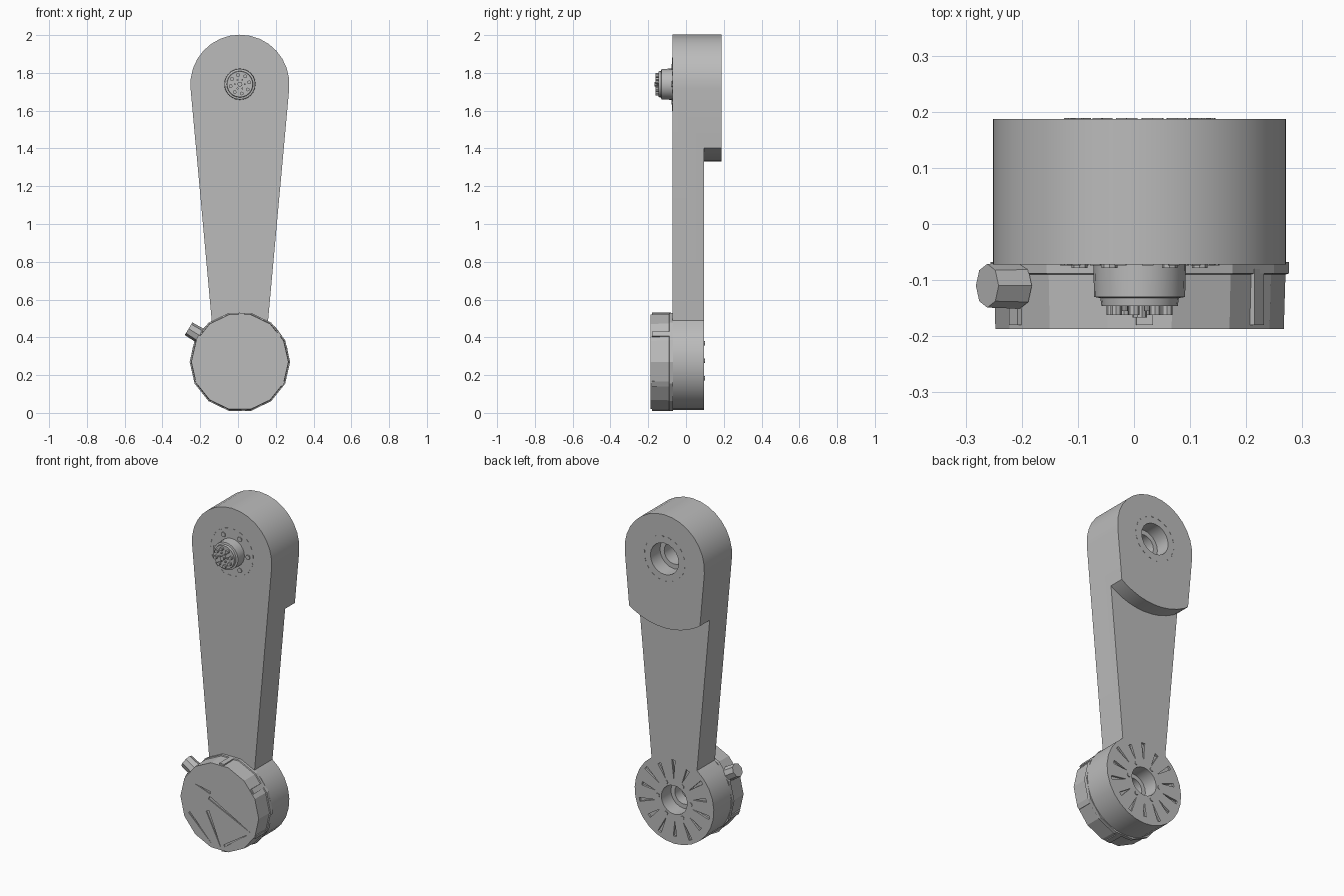
import bpy, bmesh
from math import sin, cos, pi, radians
from mathutils import Vector, Matrix

cube = bpy.data.objects.get("Cube")
if cube:
    bpy.data.objects.remove(cube)

grey = bpy.data.materials.new("matte grey")
grey.use_nodes = True
TONE = (0.5, 0.5, 0.5, 1)
grey.diffuse_color = TONE
grey.node_tree.nodes["Principled BSDF"].inputs["Base Color"].default_value = TONE

CX, TOP, LOW = 0.01, 1.74, 0.275   # joint axes
FRONT, MID, BACK = -0.072, 0.096, 0.187


def arc(z, r, a0, a1, n, x=CX):
    angles = [radians(a0 + (a1 - a0) * i / n) for i in range(n + 1)]
    return [(x + r * cos(a), z + r * sin(a)) for a in angles]


def circle(z, r, n, x=CX):
    return arc(z, r, 0, 360, n, x)[:-1]


def loft(name, sections, angle=30):
    """Skin (y, outline) sections; outlines share their point count."""
    bm = bmesh.new()
    add_loft(bm, sections)
    return finish(name, bm, angle)


def add_loft(bm, sections):
    rings = [[bm.verts.new((x, y, z)) for x, z in pts] for y, pts in sections]
    for a, b in zip(rings, rings[1:]):
        for i in range(len(a)):
            j = (i + 1) % len(a)
            bm.faces.new((a[i], a[j], b[j], b[i]))
    bm.faces.new(rings[0])
    bm.faces.new(rings[-1])


def finish(name, bm, angle=30):
    bmesh.ops.recalc_face_normals(bm, faces=bm.faces)
    mesh = bpy.data.meshes.new(name)
    bm.to_mesh(mesh)
    bm.free()
    mesh.materials.append(grey)
    obj = bpy.data.objects.new(name, mesh)
    bpy.context.collection.objects.link(obj)
    smooth(obj, angle)
    return obj


def smooth(obj, angle):
    bpy.ops.object.select_all(action='DESELECT')
    obj.select_set(True)
    bpy.context.view_layer.objects.active = obj
    bpy.ops.object.shade_smooth_by_angle(angle=radians(angle))


def cut(obj, cutter):
    """Subtract the cutter and discard it."""
    mod = obj.modifiers.new("cut", 'BOOLEAN')
    mod.operation, mod.solver, mod.object = 'DIFFERENCE', 'EXACT', cutter
    cutter.hide_render = True
    bpy.context.view_layer.objects.active = obj
    bpy.ops.object.modifier_apply(modifier=mod.name)
    bpy.data.objects.remove(cutter)


def wedges(name, lines, y0, y1):
    """Thin triangular prisms, each from a wide base to a sharp tip."""
    bm = bmesh.new()
    for base, tip, width in lines:
        base, tip = Vector(base), Vector(tip)
        side = (tip - base).orthogonal().normalized() * width / 2
        pts = [base + side, base - side, tip]
        add_loft(bm, [(y0, pts), (y1, pts)])
    return finish(name, bm)


def pins(name, z, ring, r, n, y0, y1, phase=0, sides=8):
    """A ring of small cylinders around a joint axis."""
    bm = bmesh.new()
    for i in range(n):
        a = phase + 2 * pi * i / n
        pts = circle(z + ring * sin(a), r, sides, CX + ring * cos(a))
        add_loft(bm, [(y0, pts), (y1, pts)])
    return finish(name, bm)


# Arm: rounded head, tapering shaft and round lower joint in one outline
outline = arc(TOP, 0.262, -5, 185, 16) + arc(LOW, 0.26, 125, 415, 22)
arm = loft("arm", [(FRONT, outline), (BACK, outline)])

# Thin the shaft and lower joint behind the curved head edge
pocket = arc(TOP, 0.41, 225, 315, 12) + [(0.6, 1.45), (0.6, -0.3), (-0.6, -0.3), (-0.6, 1.45)]
cut(arm, loft("pocket_cutter", [(MID, pocket), (0.4, pocket)]))

# Stepped bores open to the back
for z, r, back in ((TOP, 0.093, BACK), (LOW, 0.085, MID)):
    for radius, y in ((r, back - 0.09), (r * 0.7, FRONT + 0.015)):
        c = circle(z, radius, 20)
        cut(arm, loft("bore_cutter", [(y, c), (0.4, c)]))

# Radial grooves around the lower bore
hub = Vector((CX, LOW))
spokes = []
for i in range(14):
    d = Vector((cos(2 * pi * i / 14 + 0.2), sin(2 * pi * i / 14 + 0.2)))
    spokes.append((hub + d * (0.235 if i % 2 else 0.215), hub + d * 0.125, 0.022))
cut(arm, wedges("spoke_cutter", spokes, MID - 0.012, 0.2))
smooth(arm, 30)

# Bolts around both bores
pins("lower_back_bolts", LOW, 0.107, 0.012, 6, MID - 0.01, MID + 0.004)
pins("upper_front_bolts", TOP, 0.107, 0.014, 6, FRONT - 0.006, FRONT + 0.01)


# Broken ring marks around the upper joint
def dashes(name, r, n, y0, y1):
    bm = bmesh.new()
    for i in range(n):
        a = 360 * i / n
        pts = arc(TOP, r, a, a + 150 / n, 2) + arc(TOP, r - 0.005, a + 150 / n, a, 2)
        add_loft(bm, [(y0, pts), (y1, pts)])
    return finish(name, bm)


dashes("front_ring_marks", 0.142, 18, FRONT - 0.002, FRONT + 0.004)
dashes("back_ring_marks", 0.135, 18, BACK - 0.004, BACK + 0.002)

# Output shaft on the front of the head
shaft = [(FRONT + 0.01, 0.083), (-0.13, 0.081), (-0.132, 0.07), (-0.146, 0.068)]
loft("output_shaft", [(y, circle(TOP, r, 24)) for y, r in shaft])
pins("shaft_bolts", TOP, 0.05, 0.010, 8, -0.162, -0.14, 0.2)
pins("shaft_inner_pins", TOP, 0.026, 0.005, 6, -0.155, -0.14)
hubring = circle(TOP, 0.013, 10)
loft("shaft_centre", [(-0.167, hubring), (-0.14, hubring)])

# Faceted cap over the lower joint, with a thin rim against the arm
rim, face = circle(0.27, 0.266, 14), circle(0.27, 0.257, 14)
cap = loft("joint_cap", [(FRONT + 0.004, rim), (-0.088, rim), (-0.09, circle(0.27, 0.26, 14)),
                         (-0.187, face)], 20)
creases = [((-0.07, 0.23), (0.02, 0.03), 0.02), ((-0.06, 0.31), (0.22, 0.17), 0.02),
           ((-0.05, 0.34), (-0.16, 0.37), 0.014), ((0.04, 0.05), (0.2, 0.16), 0.012),
           ((-0.19, 0.19), (-0.04, 0.04), 0.012)]
cut(cap, wedges("crease_cutter", creases, -0.3, -0.181))
smooth(cap, 20)

# Clips on the rim of the cap
bm = bmesh.new()
for a in (-85, -27, 35, 88, 150, 205):
    d = radians(a)
    spot = Matrix.Translation((CX + 0.248 * cos(d), -0.13, 0.27 + 0.248 * sin(d)))
    bmesh.ops.create_cube(bm, size=1, matrix=spot @ Matrix.Rotation(-d, 4, 'Y')
                          @ Matrix.Diagonal((0.024, 0.1, 0.03, 1)))
finish("cap_clips", bm)

# Cable connector pointing up and outward on the right
aim = Vector((-0.82, 0, 0.5)).normalized()
turn = aim.to_track_quat('Z', 'Y').to_matrix().to_4x4()
bm = bmesh.new()
for r, start, end in ((0.03, 0.2, 0.29), (0.041, 0.25, 0.318)):
    mid = Vector((CX, -0.11, 0.28)) + aim * (start + end) / 2
    bmesh.ops.create_cone(bm, cap_ends=True, segments=8, radius1=r, radius2=r * 0.95,
                          depth=end - start, matrix=Matrix.Translation(mid) @ turn)
finish("cable_connector", bm)
